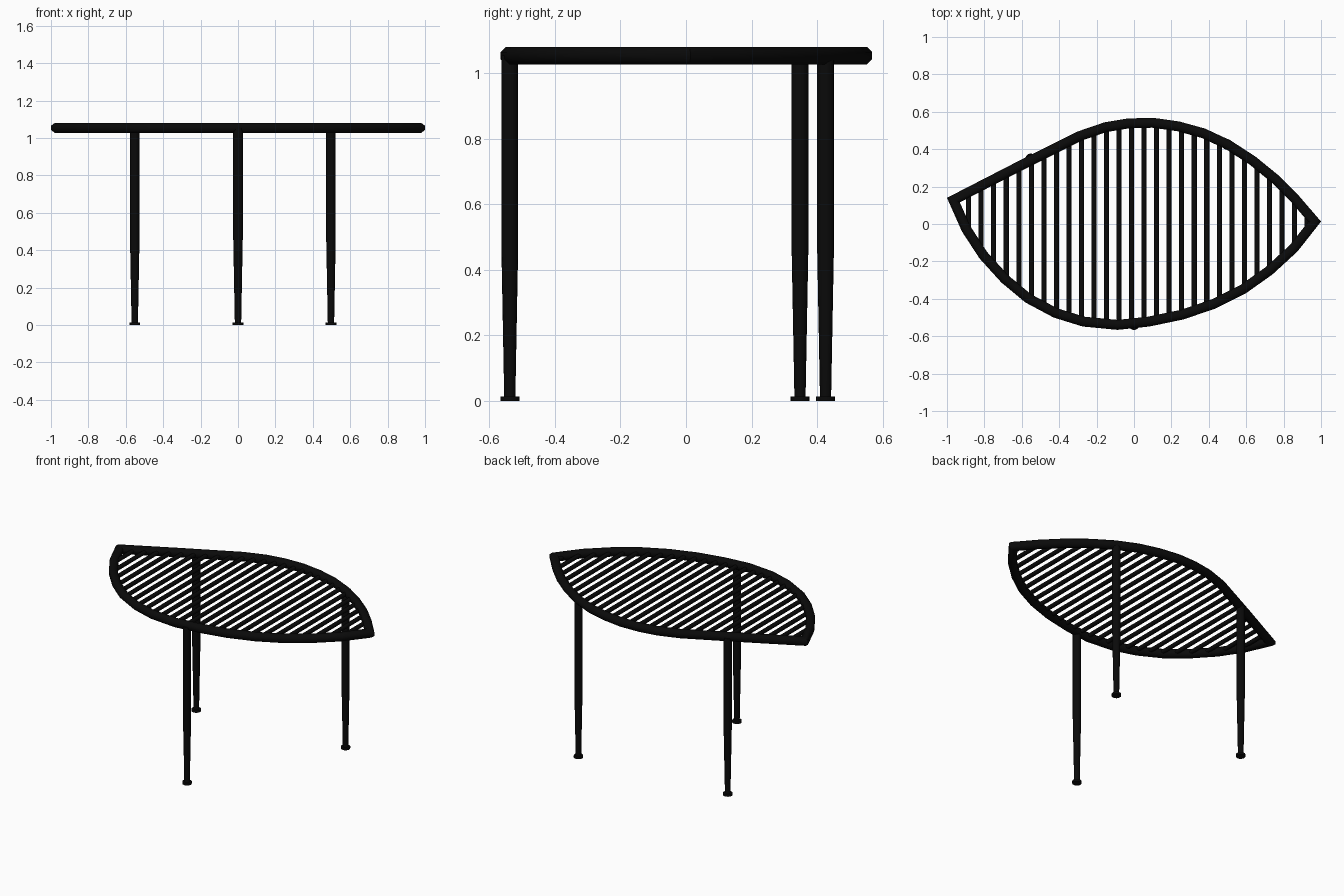
import bpy, math
from mathutils import Vector

cube = bpy.data.objects.get("Cube")
if cube:
    bpy.data.objects.remove(cube, do_unlink=True)

black = bpy.data.materials.new("matte black")
black.use_nodes = True
color = (0.003, 0.003, 0.003, 1)
black.diffuse_color = color
black.node_tree.nodes["Principled BSDF"].inputs["Base Color"].default_value = color

TOP, TUBE = 1.054, 0.0265      # height and radius of the rim tube
ROD = 0.0135                   # slat radius


def add_mesh(name, verts, faces):
    mesh = bpy.data.meshes.new(name)
    mesh.from_pydata(verts, [], faces)
    mesh.materials.append(black)
    obj = bpy.data.objects.new(name, mesh)
    bpy.context.collection.objects.link(obj)
    bpy.ops.object.select_all(action="DESELECT")
    obj.select_set(True)
    bpy.context.view_layer.objects.active = obj
    bpy.ops.object.mode_set(mode="EDIT")
    bpy.ops.mesh.select_all(action="SELECT")
    bpy.ops.mesh.normals_make_consistent(inside=False)
    bpy.ops.object.mode_set(mode="OBJECT")
    bpy.ops.object.shade_smooth_by_angle(angle=math.radians(50))
    return obj


def skin(rings, closed):
    """Join equal rings of points into a tube, capped unless closed."""
    n, count = len(rings[0]), len(rings)
    faces = []
    for i in range(count if closed else count - 1):
        a, b = i * n, (i + 1) % count * n
        faces += [(a + j, a + (j + 1) % n, b + (j + 1) % n, b + j) for j in range(n)]
    if not closed:
        faces += [tuple(range(n)), tuple(range((count - 1) * n, count * n))]
    return [p for ring in rings for p in ring], faces


# Leaf outline, clockwise from the left tip: back edge, right tip, front edge
back = [(-1, .14), (-.65, .32), (-.30, .495), (-.16, .543), (-.035, .564), (.10, .568),
        (.243, .548), (.38, .51), (.516, .447), (.65, .36), (.773, .26), (.885, .147)]
front = [(1, .013), (.874, -.147), (.74, -.27), (.596, -.372), (.436, -.452),
         (.265, -.51), (.083, -.548), (-.088, -.566), (-.275, -.548), (-.43, -.50),
         (-.58, -.42), (-.709, -.313), (-.826, -.184), (-.92, -.04)]
outline = [Vector(p) for p in back + front]
count = len(outline)

# Inward mitre at every corner
mitres = []
for i, p in enumerate(outline):
    d1 = (p - outline[i - 1]).normalized()
    d2 = (outline[(i + 1) % count] - p).normalized()
    n1, n2 = Vector((d1.y, -d1.x)), Vector((d2.y, -d2.x))
    mitres.append((n1 + n2) / (1 + n1.dot(n2)))

# Rim: octagonal tube swept round the outline
rings = []
for p, m in zip(outline, mitres):
    ring = []
    for k in range(8):
        a = math.tau * (k + .5) / 8
        r = TUBE / math.cos(math.pi / 8)
        q = p + m * (TUBE + r * math.cos(a))
        ring.append((q.x, q.y, TOP + r * math.sin(a)))
    rings.append(ring)
add_mesh("tabletop_rim", *skin(rings, True))

# Slats: parallel rods running front to back, ending inside the rim
centre = [p + m * TUBE for p, m in zip(outline, mitres)]
verts, faces = [], []
for k in range(-13, 15):
    x = -.013 + .067 * k
    ends = []
    for a, b in zip(centre, centre[1:] + centre[:1]):
        if (a.x - x) * (b.x - x) < 0:
            ends.append(a.y + (b.y - a.y) * (x - a.x) / (b.x - a.x))
    if len(ends) < 2:
        continue
    rings = [[(x + ROD * math.cos(math.tau * j / 8), y, TOP + ROD * math.sin(math.tau * j / 8))
              for j in range(8)] for y in (min(ends), max(ends))]
    v, f = skin(rings, False)
    faces += [tuple(i + len(verts) for i in face) for face in f]
    verts += v
add_mesh("tabletop_slats", verts, faces)


def turned(name, x, y, profile, sides=16):
    rings = [[(x + r * math.cos(math.tau * j / sides), y + r * math.sin(math.tau * j / sides), z)
              for j in range(sides)] for r, z in profile]
    return add_mesh(name, *skin(rings, False))


# Three tapered legs, each on a small disc foot
for side, x, y in (("front", 0, -.538), ("back_right", -.552, .348), ("back_left", .497, .426)):
    turned(side + "_leg", x, y, [(.017, .01), (.0255, .46), (.0255, TOP)])
    turned(side + "_foot", x, y, [(.029, 0), (.029, .014)])
